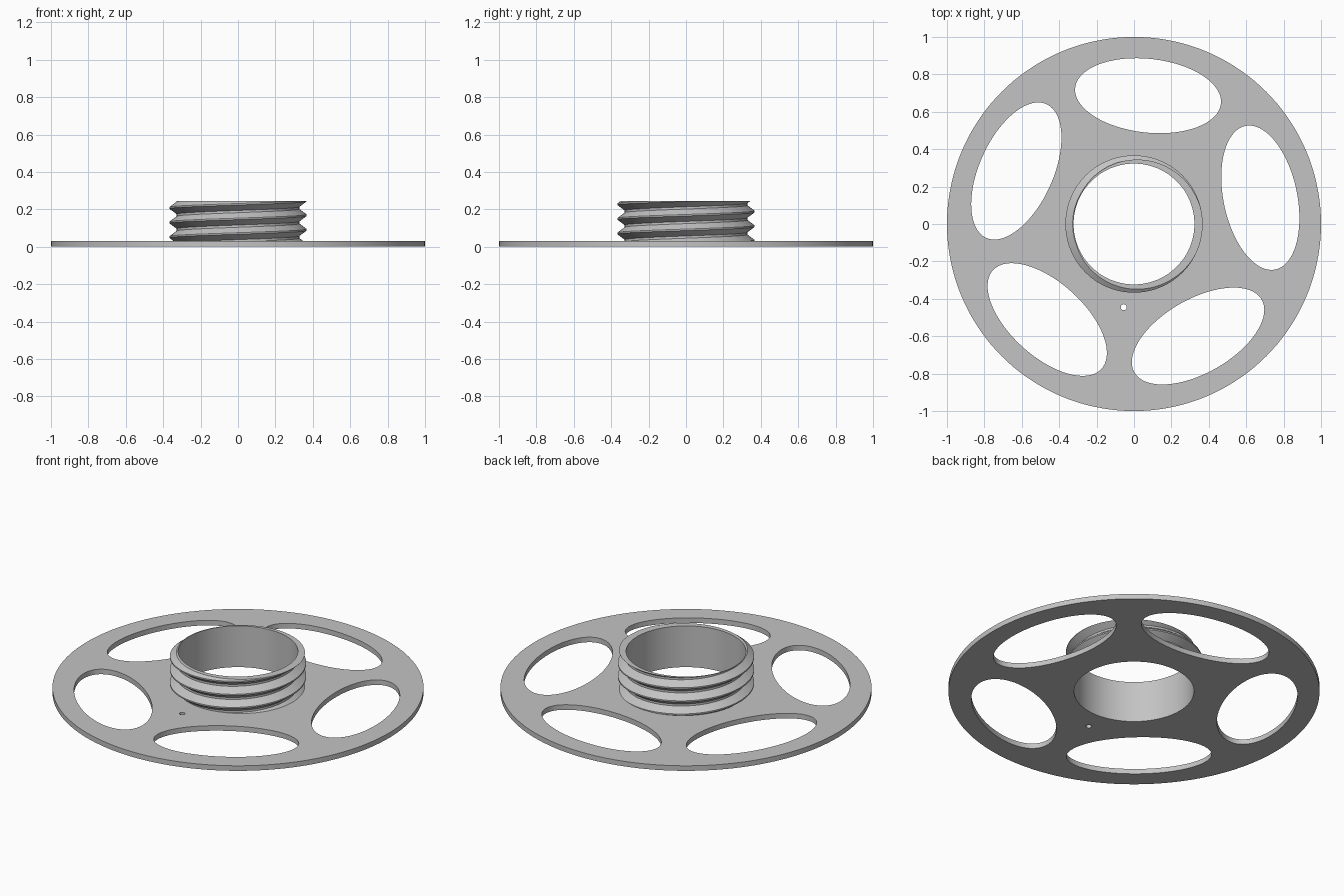
import bpy, bmesh
from math import sin, cos, radians, tau

if "Cube" in bpy.data.objects:
    bpy.data.objects.remove(bpy.data.objects["Cube"], do_unlink=True)

PLATE, TOP, BORE = 0.03, 0.245, 0.323
ROOT, CREST, PITCH = 0.328, 0.367, 0.078
START = 0.0125            # crest height at +x
FLAT, FLANK = 0.004, 0.029  # half crest width, flank height

grey = bpy.data.materials.new("grey_plastic")
grey.use_nodes = True
grey.diffuse_color = (0.55, 0.55, 0.55, 1)
grey.node_tree.nodes["Principled BSDF"].inputs["Base Color"].default_value = (0.55, 0.55, 0.55, 1)


def finish(ob):
    """Weld, orient, colour and shade a mesh object."""
    bm = bmesh.new()
    bm.from_mesh(ob.data)
    bmesh.ops.remove_doubles(bm, verts=bm.verts, dist=0.00005)
    bmesh.ops.recalc_face_normals(bm, faces=bm.faces)
    bm.to_mesh(ob.data)
    bm.free()
    ob.data.materials.clear()
    ob.data.materials.append(grey)
    bpy.ops.object.select_all(action='DESELECT')
    ob.select_set(True)
    bpy.context.view_layer.objects.active = ob
    bpy.ops.object.shade_smooth_by_angle(angle=radians(30))


def add_ellipse(curve, cx, cy, a, b, turn=0.0, n=96):
    """Closed outline; nested outlines become holes."""
    s = curve.splines.new('POLY')
    s.points.add(n - 1)
    s.use_cyclic_u = True
    for i, p in enumerate(s.points):
        u, v = a * cos(tau * i / n), b * sin(tau * i / n)
        p.co = (cx + u * cos(turn) - v * sin(turn),
                cy + u * sin(turn) + v * cos(turn), 0, 1)


# Flange plate with bore, five oval windows and a pin hole
outline = bpy.data.curves.new("flange_plate", 'CURVE')
outline.dimensions = '2D'
outline.fill_mode = 'BOTH'
outline.extrude = PLATE / 2
add_ellipse(outline, 0, 0, 1, 1, n=144)
add_ellipse(outline, 0, 0, BORE, BORE, n=144)
for k in range(5):
    ang = radians(83.75 + 72 * k)
    add_ellipse(outline, 0.69 * cos(ang), 0.69 * sin(ang), 0.392, 0.197, ang - tau / 4)
add_ellipse(outline, -0.055, -0.445, 0.016, 0.016, n=24)
plate = bpy.data.objects.new("flange_plate", outline)
bpy.context.collection.objects.link(plate)
bpy.ops.object.select_all(action='DESELECT')
plate.select_set(True)
bpy.context.view_layer.objects.active = plate
bpy.ops.object.convert(target='MESH')
plate = bpy.context.view_layer.objects.active
for v in plate.data.vertices:
    v.co.z += PLATE / 2
finish(plate)


# Threaded neck: helical rows, cut flat at both ends
def thread_radius(z, t):
    d = (z - START - PITCH * t) % PITCH
    d = min(d, PITCH - d)
    f = min(max((d - FLAT) / FLANK, 0), 1)
    return CREST + (ROOT - CREST) * f


SEG = 144
breaks = (-FLAT, FLAT, FLAT + FLANK, PITCH - FLAT - FLANK)
bm = bmesh.new()
columns = []
for i in range(SEG + 1):
    t = i / SEG
    section = []
    for k in range(-2, 5):
        for off in breaks:
            z = START + PITCH * (k + t) + off
            z = min(max(z, PLATE), TOP)
            section.append((thread_radius(z, t), z))
    section += [(BORE, TOP), (BORE, PLATE)]
    c, s = cos(tau * t), sin(tau * t)
    columns.append([bm.verts.new((r * c, r * s, z)) for r, z in section])
for a, b in zip(columns, columns[1:]):
    for j in range(len(a) - 1):
        bm.faces.new((a[j], b[j], b[j + 1], a[j + 1]))
mesh = bpy.data.meshes.new("threaded_neck")
bm.to_mesh(mesh)
bm.free()
neck = bpy.data.objects.new("threaded_neck", mesh)
bpy.context.collection.objects.link(neck)
finish(neck)
